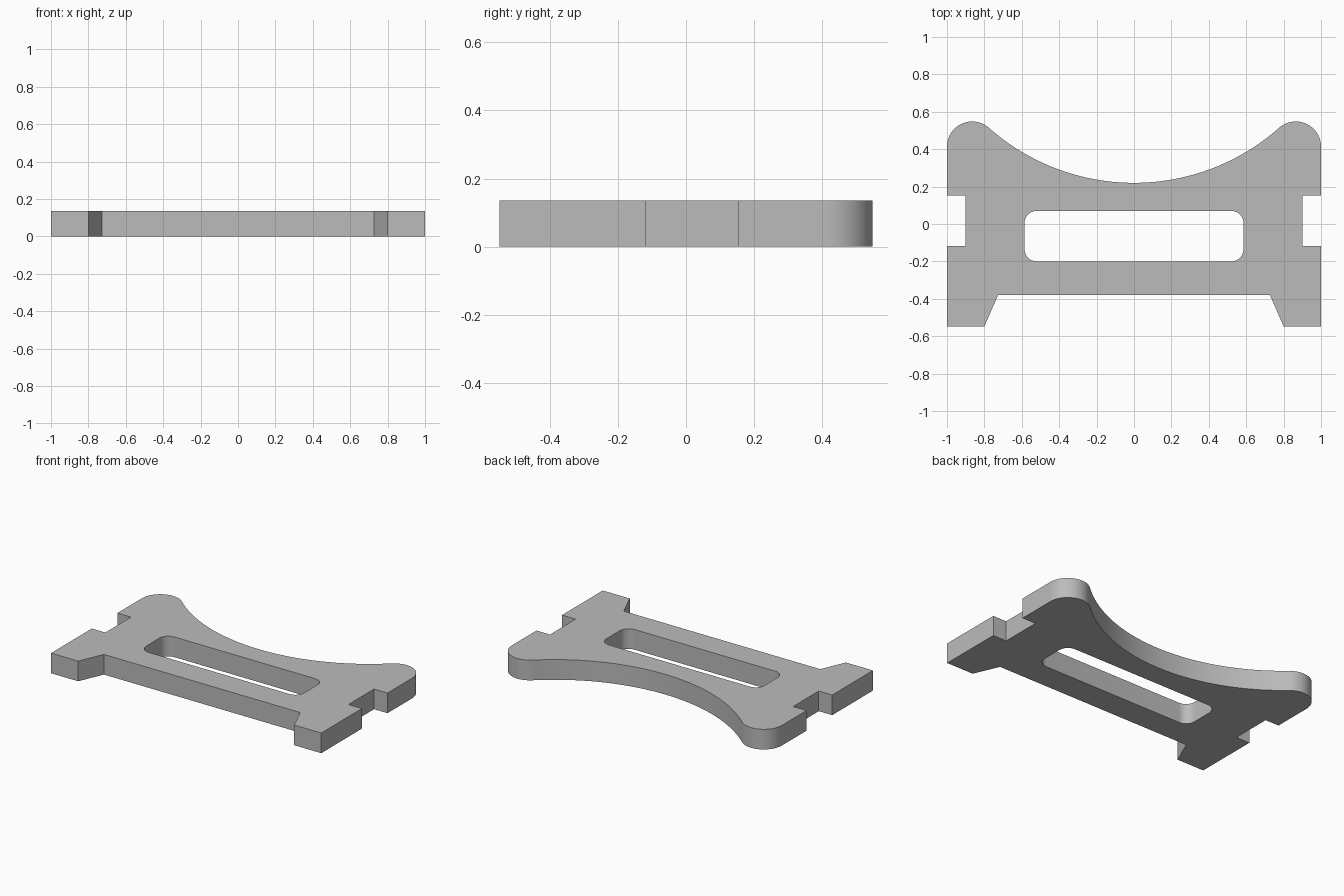
import bpy, bmesh
from math import sin, cos, atan2, radians, pi

if "Cube" in bpy.data.objects:
    bpy.data.objects.remove(bpy.data.objects["Cube"])

THICK = 0.135


def arc(cx, cy, r, start, end, steps):
    """Points along a circular arc, both ends included."""
    return [(cx + r * cos(start + (end - start) * i / steps),
             cy + r * sin(start + (end - start) * i / steps)) for i in range(steps + 1)]


def plate_outline():
    # Foot, side notch and straight flank of the left half
    half = [(0.727, -0.38), (0.80, -0.548), (1, -0.548), (1, -0.118),
            (0.90, -0.118), (0.90, 0.153), (1, 0.153)]
    # Rounded horn flowing tangentially into the concave saddle
    horn_x, horn_y, horn_r, saddle_y = 0.865, 0.413, 0.135, 0.22
    drop = horn_y - saddle_y
    saddle_r = (horn_x ** 2 + drop ** 2 - horn_r ** 2) / (2 * (horn_r + drop))
    centre_y = saddle_y + saddle_r
    tangent = atan2(horn_y - centre_y, horn_x)
    half += arc(horn_x, horn_y, horn_r, 0, tangent + pi, 24)
    half += arc(0, centre_y, saddle_r, tangent, -pi / 2, 32)[1:]
    return half + [(-x, y) for x, y in reversed(half[:-1])]


def slot_outline(x, low, high, r):
    corners = [(x - r, high - r), (r - x, high - r), (r - x, low + r), (x - r, low + r)]
    return [p for i, (cx, cy) in enumerate(corners)
            for p in arc(cx, cy, r, i * pi / 2, (i + 1) * pi / 2, 10)]


# Flat plate face with the slot left open, then extruded to thickness
bm = bmesh.new()
for loop in (plate_outline(), slot_outline(0.585, -0.20, 0.07, 0.065)):
    verts = [bm.verts.new((x, y, 0)) for x, y in loop]
    for a, b in zip(verts, verts[1:] + verts[:1]):
        bm.edges.new((a, b))
bmesh.ops.triangle_fill(bm, edges=bm.edges[:], use_beauty=True, normal=(0, 0, 1))
top = bmesh.ops.extrude_face_region(bm, geom=bm.faces[:], use_keep_orig=True)["geom"]
bmesh.ops.translate(bm, vec=(0, 0, THICK),
                    verts=[g for g in top if isinstance(g, bmesh.types.BMVert)])
bmesh.ops.recalc_face_normals(bm, faces=bm.faces[:])
bmesh.ops.dissolve_limit(bm, angle_limit=radians(0.5), verts=[], edges=bm.edges[:])

mesh = bpy.data.meshes.new("slotted_plate")
bm.to_mesh(mesh)
bm.free()
plate = bpy.data.objects.new("slotted_plate", mesh)
bpy.context.collection.objects.link(plate)

# Plain grey finish
grey = bpy.data.materials.new("plain_grey")
grey.use_nodes = True
colour = (0.5, 0.5, 0.5, 1)
grey.diffuse_color = colour
grey.node_tree.nodes["Principled BSDF"].inputs["Base Color"].default_value = colour
mesh.materials.append(grey)

# Smooth curved walls, sharp rims
bpy.ops.object.select_all(action="DESELECT")
plate.select_set(True)
bpy.context.view_layer.objects.active = plate
bpy.ops.object.shade_smooth_by_angle(angle=radians(30))
